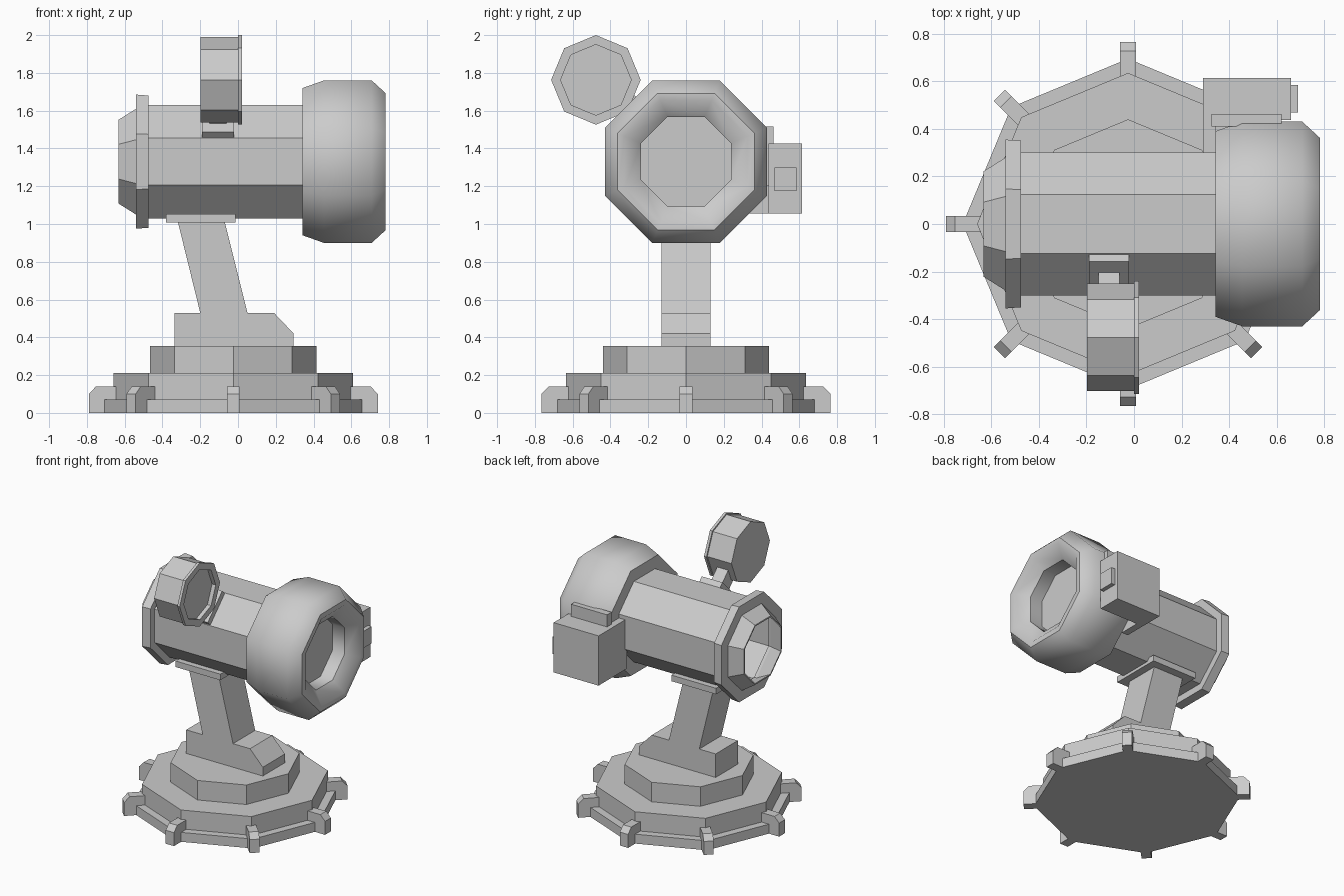
import bpy, bmesh, math
from mathutils import Matrix, Vector

if "Cube" in bpy.data.objects:
    bpy.data.objects.remove(bpy.data.objects["Cube"])

CX = -0.025          # base centre in x
BZ = 1.33            # barrel axis height
COS = math.cos(math.pi / 8)


def finish(name, bm, smooth=None):
    bmesh.ops.recalc_face_normals(bm, faces=bm.faces)
    me = bpy.data.meshes.new(name)
    bm.to_mesh(me)
    bm.free()
    ob = bpy.data.objects.new(name, me)
    bpy.context.collection.objects.link(ob)
    if smooth:
        bpy.context.view_layer.objects.active = ob
        ob.select_set(True)
        bpy.ops.object.shade_smooth_by_angle(angle=math.radians(smooth))
        ob.select_set(False)
    return ob


def octagon_lathe(name, profile, axis, centre, phase, caps=(True, True), smooth=None):
    """Eight-sided body from (position along axis, corner radius) pairs."""
    bm = bmesh.new()
    rings = []
    for t, r in profile:
        ring = []
        for k in range(8):
            a = phase + k * math.pi / 4
            c, s = r * math.cos(a), r * math.sin(a)
            p = Vector((t, c, s) if axis == 'X' else (c, s, t))
            ring.append(bm.verts.new(p + Vector(centre)))
        rings.append(ring)
    for a, b in zip(rings, rings[1:]):
        for k in range(8):
            bm.faces.new((a[k], a[k - 1], b[k - 1], b[k]))
    if caps[0]:
        bm.faces.new(rings[0])
    if caps[1]:
        bm.faces.new(rings[-1])
    return finish(name, bm, smooth)


def barrel_part(name, profile, **kw):
    """Profile given as apothems, flats on top and sides."""
    return octagon_lathe(name, [(x, a / COS) for x, a in profile], 'X',
                         (0, 0, BZ), math.pi / 8, **kw)


def extrude_xz(name, pts, half, matrix=Matrix()):
    bm = bmesh.new()
    f = bm.faces.new([bm.verts.new((x, -half, z)) for x, z in pts])
    ext = bmesh.ops.extrude_face_region(bm, geom=[f])['geom']
    bmesh.ops.translate(bm, vec=(0, 2 * half, 0),
                        verts=[v for v in ext if isinstance(v, bmesh.types.BMVert)])
    bm.transform(matrix)
    return finish(name, bm)


def box(name, lo, hi, matrix=Matrix()):
    lo, hi = Vector(lo), Vector(hi)
    bm = bmesh.new()
    bmesh.ops.create_cube(bm, size=1)
    bm.transform(matrix @ Matrix.Translation((lo + hi) / 2) @ Matrix.Diagonal((*(hi - lo), 1)))
    return finish(name, bm)


# stepped octagonal base
octagon_lathe("base", [(0, .695), (.07, .695), (.07, .635), (.21, .635), (.21, .44), (.355, .44)],
              'Z', (CX, 0, 0), 0)

# clamps on the base corners
for k in range(8):
    m = Matrix.Translation((CX, 0, 0)) @ Matrix.Rotation(k * math.pi / 4, 4, 'Z')
    extrude_xz(f"base_clamp_{k + 1}",
               [(.6, 0), (.765, 0), (.765, .1), (.727, .14), (.6, .14)], .034, m)

# pedestal, leaning stem and saddle plate
extrude_xz("pedestal", [(-.335, .355), (.295, .355), (.295, .42), (.19, .53), (-.335, .53)], .13)
extrude_xz("stem", [(-.2, .53), (.05, .53), (-.07, 1.01), (-.318, 1.01)], .13)
box("saddle_plate", (-.38, -.19, 1.008), (-.012, .19, 1.053))

# barrel, rear collar and open rear cone
barrel_part("barrel", [(-.5, .3), (.36, .3)], caps=(False, False))
barrel_part("rear_collar", [(-.475, .29), (-.475, .35), (-.54, .355), (-.54, .28), (-.632, .222),
                            (-.632, .212), (-.5, .285), (-.475, .29)], caps=(False, False))

# flared muzzle with recessed lens
barrel_part("muzzle", [(.342, .29), (.342, .39), (.455, .43), (.708, .43), (.782, .362),
                       (.782, .325), (.71, .237), (.61, .237)], smooth=46)

# sight drum, offset diagonally above the barrel
octagon_lathe("sight_drum", [(-.198, .226), (0, .226), (0, .237), (.02, .237), (.02, .187),
                             (-.01, .187)], 'X', (0, -.477, 1.763), 0)
tilt = Matrix.Translation((0, 0, BZ)) @ Matrix.Rotation(math.pi / 4, 4, 'X')
box("sight_mount", (-.19, -.12, .28), (-.02, .12, .342), tilt)
box("sight_neck", (-.15, -.055, .33), (-.06, .055, .46), tilt)

# side box with bracket and knob
box("side_box", (.29, .437, 1.055), (.66, .613, 1.425))
box("side_knob", (.65, .468, 1.175), (.69, .585, 1.3))
box("side_bracket", (.325, .41, 1.2), (.62, .463, 1.515))
box("side_arm", (.29, .28, 1.055), (.342, .445, 1.425))
